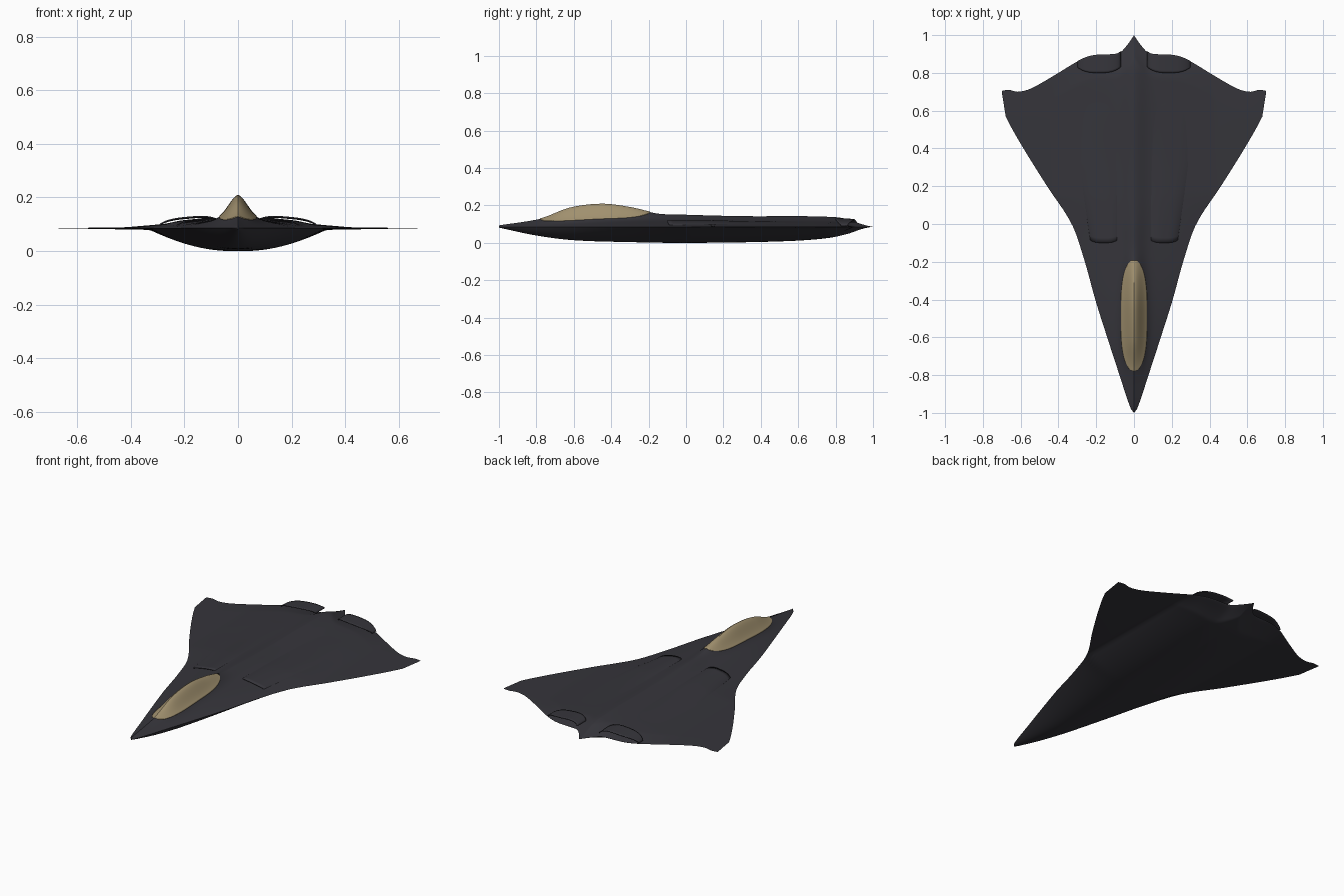
import bpy, bmesh, math

if "Cube" in bpy.data.objects:
    bpy.data.objects.remove(bpy.data.objects["Cube"])

EDGE = 0.085  # height of the sharp wing edge


def material(name, rgb):
    m = bpy.data.materials.new(name)
    m.diffuse_color = (*rgb, 1)
    m.use_nodes = True
    m.node_tree.nodes["Principled BSDF"].inputs["Base Color"].default_value = m.diffuse_color
    return m


SKIN = material("charcoal skin", (0.036, 0.035, 0.043))
GLASS = material("gold canopy", (0.36, 0.285, 0.16))


def curve(points):
    """Smooth cubic through (key, value) points."""
    n = len(points)
    slope = []
    for i in range(n):
        a, b = points[max(i - 1, 0)], points[min(i + 1, n - 1)]
        slope.append((b[1] - a[1]) / (b[0] - a[0]))

    def f(x):
        x = min(max(x, points[0][0]), points[-1][0])
        for i in range(n - 1):
            (x0, y0), (x1, y1) = points[i], points[i + 1]
            if x <= x1:
                h = x1 - x0
                t = (x - x0) / h
                return (y0 * (2*t**3 - 3*t*t + 1) + y1 * (3*t*t - 2*t**3)
                        + h * slope[i] * (t**3 - 2*t*t + t) + h * slope[i+1] * (t**3 - t*t))
    return f


# Outline and height curves
OUT = [(0, -1), (0.02, -0.97), (0.08, -0.79), (0.145, -0.59), (0.205, -0.4), (0.26, -0.2),
       (0.325, -0.01), (0.46, 0.2), (0.585, 0.4), (0.675, 0.56), (0.695, 0.62), (0.7, 0.70)]
lead = curve(OUT)
half_width = curve([(y, x) for x, y in OUT])
trail = curve([(0, 1), (0.03, 0.955), (0.07, 0.91), (0.1, 0.898), (0.22, 0.89), (0.3, 0.86),
               (0.4, 0.80), (0.52, 0.73), (0.57, 0.708), (0.62, 0.70), (0.66, 0.71), (0.7, 0.705)])
deck = curve([(-1, 0), (-0.78, 0.03), (-0.45, 0.042), (-0.1, 0.038), (0.3, 0.03), (0.8, 0.028), (1, 0)])
hump = curve([(-1, 0), (-0.78, 0.005), (-0.62, 0.054), (-0.45, 0.071), (-0.3, 0.054),
              (-0.15, 0.024), (0, 0.021), (0.8, 0.016), (0.9, 0.008), (1, 0)])
belly = curve([(-1, 0.004), (-0.8, 0.046), (-0.6, 0.071), (-0.3, 0.081), (0, 0.085),
               (0.5, 0.077), (0.75, 0.06), (0.9, 0.028), (1, 0)])


def fade(x, y):
    return min(1, max(0, (trail(x) - y) / 0.12)) ** 0.6


def top(x, y):
    x = abs(x)
    hw = max(half_width(y), 0.001)
    z = deck(y) * max(0, 1 - x / min(hw, 0.42)) + 0.008 * max(0, 1 - x / hw)
    wide = 0.05 if y < -0.2 else 0.05 + 0.012 * min(1, (y + 0.2) / 0.3)
    z += hump(y) * math.exp(-(x / wide) ** 2) * min(1, max(0, 2 - 2 * x / hw))
    return EDGE + z * fade(x, y)


def bottom(x, y):
    x = abs(x)
    hw = max(half_width(y), 0.001)
    w = min(hw, 0.33)
    z = belly(y) * max(0, 1 - (x / w) ** 2) + 0.012 * max(0, 1 - x / hw)  * min(1, x / 0.3)
    return EDGE - z * fade(x, y)


def sheet(name, grid, mat, thick=0):
    """Make an object from one or more grids of points."""
    bm = bmesh.new()
    for g in grid:
        rows = [[bm.verts.new(p) for p in r] for r in g]
        for a, b in zip(rows, rows[1:]):
            for i in range(len(a) - 1):
                bm.faces.new((a[i], a[i+1], b[i+1], b[i]))
    bmesh.ops.remove_doubles(bm, verts=bm.verts, dist=0.0002)
    bmesh.ops.recalc_face_normals(bm, faces=bm.faces)
    if thick and sum(f.normal.z for f in bm.faces) < 0:
        bmesh.ops.reverse_faces(bm, faces=bm.faces)
    me = bpy.data.meshes.new(name)
    bm.to_mesh(me)
    bm.free()
    me.materials.append(mat)
    ob = bpy.data.objects.new(name, me)
    bpy.context.collection.objects.link(ob)
    bpy.context.view_layer.objects.active = ob
    ob.select_set(True)
    bpy.ops.object.shade_smooth_by_angle(angle=math.radians(35))
    ob.select_set(False)
    if thick:
        s = ob.modifiers.new("thickness", 'SOLIDIFY')
        s.thickness, s.offset = thick, -1
    return ob


# Blended wing and fuselage
NX, NY = 50, 100
xs = [0.7 * (abs(i) / NX) ** 1.5 * (1 if i > 0 else -1) for i in range(-NX, NX + 1)]


def skin(height):
    g = []
    for x in xs:
        a, b = lead(abs(x)), trail(abs(x))
        col = []
        for j in range(NY + 1):
            y = a + (b - a) * (0.5 - 0.5 * math.cos(math.pi * j / NY))
            edge = j in (0, NY) or abs(x) > 0.6999
            col.append((x, y, EDGE if edge else height(x, y)))
        g.append(col)
    return g


sheet("airframe", [skin(top), skin(bottom)], SKIN)

# Canopy, a thin plate following the hump
g = []
for j in range(61):
    s = -1 + 1.985 * j / 60
    y = -0.485 + 0.296 * s
    w = 0.07 * (1 - abs(s) ** 3) ** 0.5
    g.append([(w * i / 12, y, top(w * i / 12, y) + 0.003) for i in range(-12, 13)])
sheet("canopy", [g], GLASS, 0.006)


def arch(u):
    return max(0, 1 - abs(2 * u - 1) ** 3)


for side, label in ((-1, "left"), (1, "right")):
    # Intake hood, raised lip fading into the deck
    g = []
    for j in range(31):
        v = j / 30
        row = []
        for i in range(25):
            u = i / 24
            x = 0.085 + (0.15 + 0.06 * min(1, v * 2)) * u
            y = -0.10 + 0.8 * v + 0.015 * (1 - arch(u)) * (1 - v)
            row.append((side * x, y, top(x, y) - 0.002 + arch(u) * (0.014 * (1 - v) + 0.001)))
        g.append(row)
    sheet(label + "_intake_hood", [g], SKIN, 0.003)

    # Exhaust cowl, an open arch above the trailing edge
    g = []
    for j in range(9):
        v = j / 8
        row = []
        for i in range(33):
            u = i / 32
            x = 0.07 + 0.23 * u
            y0 = 0.80 + 0.03 * (1 - arch(u))
            y = y0 + (trail(x) + 0.003 - y0) * v
            base = 0.112 - 0.02 * u
            row.append((side * x, y, base + (0.026 - 0.003 * v) * arch(u) ** 0.7))
        g.append(row)
    sheet(label + "_exhaust_cowl", [g], SKIN, 0.005)
